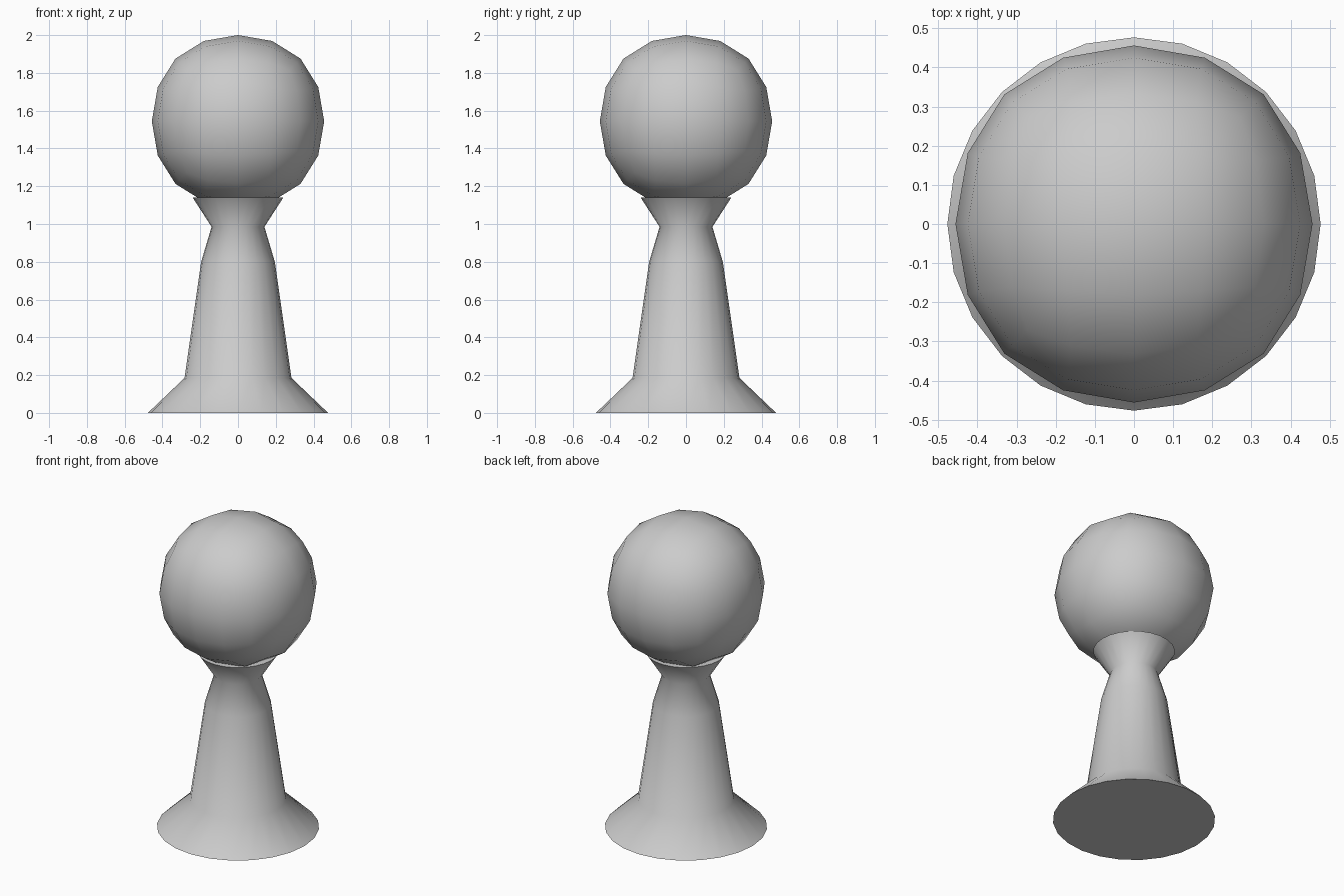
import bpy, bmesh
from math import radians, cos, sin, pi

if "Cube" in bpy.data.objects:
    bpy.data.objects.remove(bpy.data.objects["Cube"])


def activate(obj):
    bpy.ops.object.select_all(action='DESELECT')
    obj.select_set(True)
    bpy.context.view_layer.objects.active = obj


def lathe(name, profile, sides):
    """Closed turned solid from (radius, height) pairs, bottom to top."""
    bm = bmesh.new()
    rings = [[bm.verts.new((r * cos(2 * pi * i / sides), r * sin(2 * pi * i / sides), z))
              for i in range(sides)] for r, z in profile]
    for low, high in zip(rings, rings[1:]):
        for i in range(sides):
            j = (i + 1) % sides
            bm.faces.new((low[i], low[j], high[j], high[i]))
    bm.faces.new(rings[0][::-1])
    bm.faces.new(rings[-1])
    mesh = bpy.data.meshes.new(name)
    bm.to_mesh(mesh)
    bm.free()
    obj = bpy.data.objects.new(name, mesh)
    bpy.context.collection.objects.link(obj)
    return obj


# Turned body: flared foot, tapering stem, narrow neck and collar
body = lathe("body", [(0.477, 0), (0.283, 0.185), (0.195, 0.80),
                      (0.14, 0.985), (0.24, 1.14)], 24)
activate(body)
bpy.ops.object.shade_smooth_by_angle(angle=radians(50))

# Ball head: cube rounded by two levels of subdivision
bpy.ops.mesh.primitive_cube_add(size=1.087, location=(0, 0, 1.544))
head = bpy.context.object
head.name = "ball_head"
sub = head.modifiers.new("round", 'SUBSURF')
sub.levels = sub.render_levels = 2
activate(head)
bpy.ops.object.modifier_apply(modifier=sub.name)
bpy.ops.object.shade_smooth()
